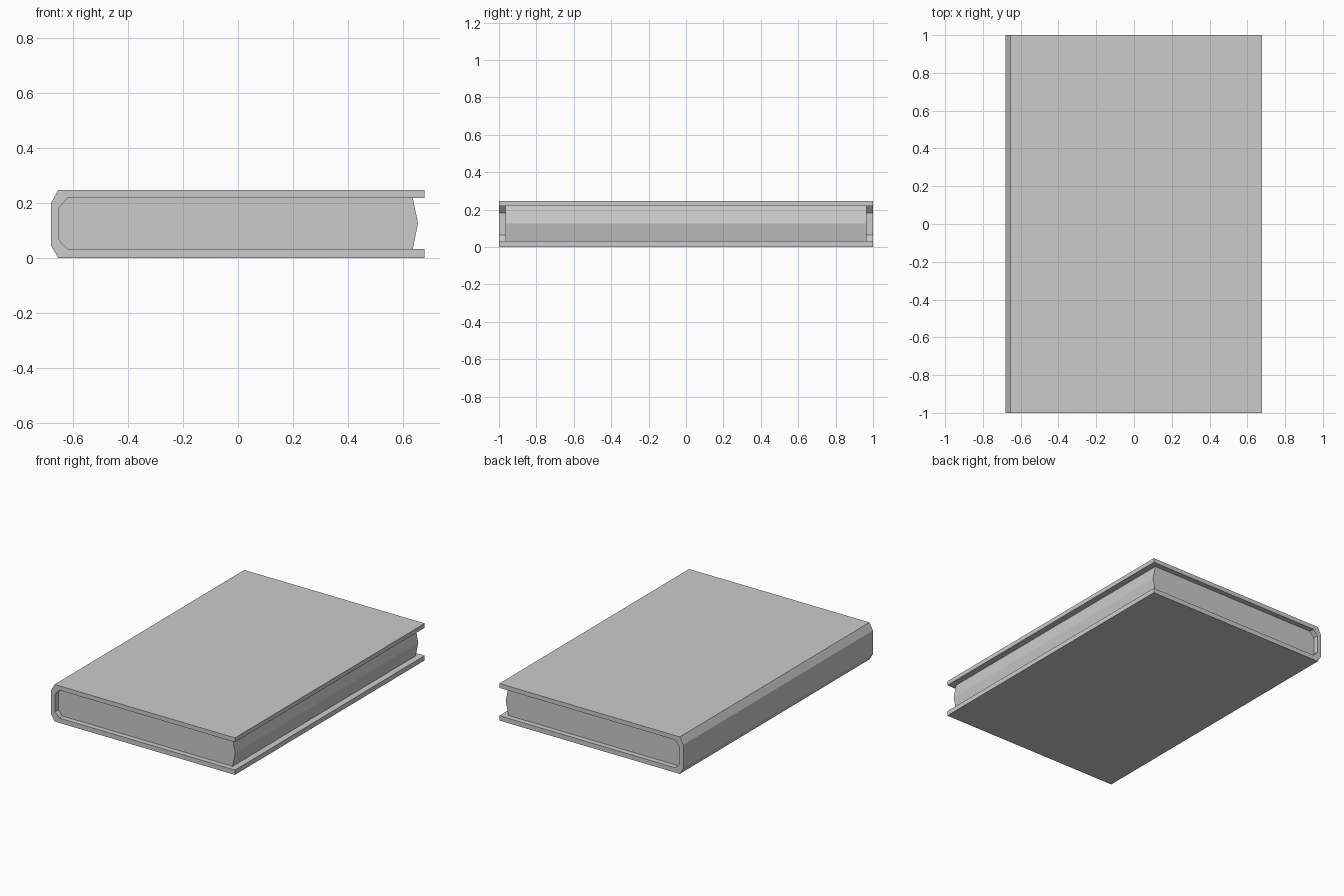
import bpy, bmesh

if "Cube" in bpy.data.objects:
    bpy.data.objects.remove(bpy.data.objects["Cube"])


def extrude_profile(name, profile, half_length):
    """Extrude an (x, z) outline along y into a closed solid."""
    bm = bmesh.new()
    face = bm.faces.new([bm.verts.new((x, -half_length, z)) for x, z in profile])
    result = bmesh.ops.extrude_face_region(bm, geom=[face])
    moved = [v for v in result["geom"] if isinstance(v, bmesh.types.BMVert)]
    bmesh.ops.translate(bm, verts=moved, vec=(0, 2 * half_length, 0))
    bmesh.ops.recalc_face_normals(bm, faces=bm.faces)
    mesh = bpy.data.meshes.new(name)
    bm.to_mesh(mesh)
    bm.free()
    obj = bpy.data.objects.new(name, mesh)
    bpy.context.collection.objects.link(obj)
    return obj


# Inside of the chamfered spine, from bottom to top
inner = [(-0.62, 0.032), (-0.651, 0.065), (-0.651, 0.182), (-0.62, 0.218)]

# Cover: boards and spine as one C-shaped wrap
outer = [(0.678, 0.247), (-0.654, 0.247), (-0.68, 0.2),
         (-0.68, 0.043), (-0.654, 0.0), (0.678, 0.0)]
extrude_profile("cover", outer + [(0.678, 0.032)] + inner + [(0.678, 0.218)], 1.0)

# Page block: recessed at both ends, ridged along the fore edge
fore_edge = [(0.636, 0.218), (0.655, 0.125), (0.636, 0.032)]
extrude_profile("pages", inner + fore_edge, 0.965)
